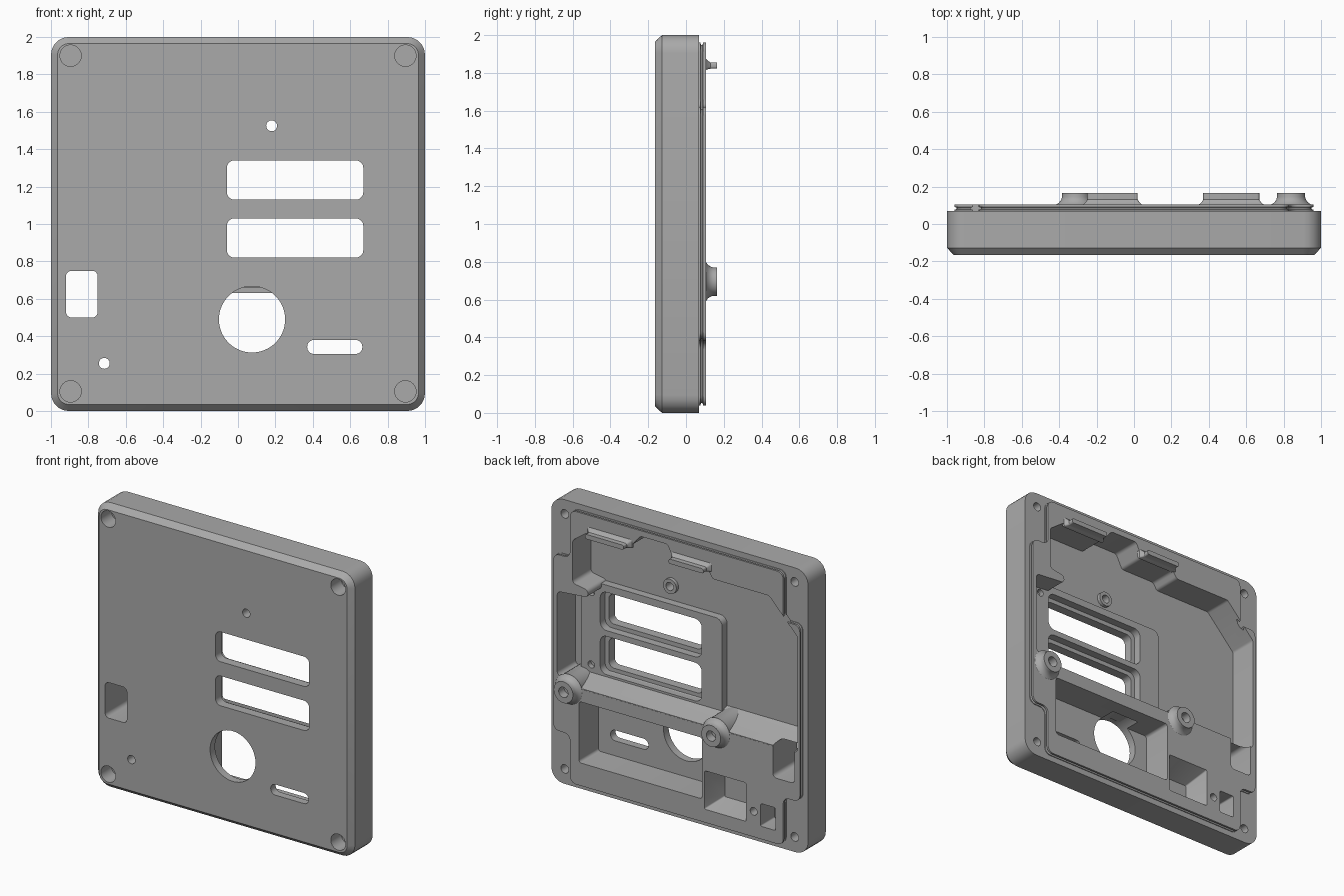
import bpy, bmesh, math
from mathutils import Vector

old = bpy.data.objects.get("Cube")
if old:
    bpy.data.objects.remove(old, do_unlink=True)

grey = bpy.data.materials.new("plain grey")
grey.use_nodes = True
COLOUR = (0.40, 0.40, 0.40, 1)
grey.diffuse_color = COLOUR
grey.node_tree.nodes["Principled BSDF"].inputs["Base Color"].default_value = COLOUR


# Outlines in the x-z plane
def rounded(points, r, steps=5):
    pts = [Vector(p) for p in points]
    out = []
    for i, p in enumerate(pts):
        a, b = pts[i - 1] - p, pts[(i + 1) % len(pts)] - p
        half = a.angle(b) / 2
        cut = min(r / math.tan(half), a.length * 0.48, b.length * 0.48)
        start, end = p + a.normalized() * cut, p + b.normalized() * cut
        centre = p + (a.normalized() + b.normalized()).normalized() * (cut / math.cos(half))
        radius = cut * math.tan(half)
        for k in range(steps + 1):
            d = (start - centre).slerp(end - centre, k / steps)
            out.append(centre + d.normalized() * radius)
    return out


def box(x0, x1, z0, z1, r=0.03):
    return rounded([(x0, z0), (x1, z0), (x1, z1), (x0, z1)], r)


def circle(x, z, r, n=40):
    return [Vector((x + r * math.cos(math.tau * i / n), z + r * math.sin(math.tau * i / n)))
            for i in range(n)]


def plateau_outline(d):
    w, n, top, arm = 0.96 - d, 0.83 - d, 0.96 - d, 0.62 - d
    quarter = [(w, arm), (n, arm), (n, top)]
    right = [(x, -z) for x, z in reversed(quarter)] + quarter
    left = [(-x, -z) for x, z in right]
    return rounded([(x, z + 1) for x, z in right + left], 0.045)


# Solids made by joining outlines at successive depths
def loft(name, rings):
    bm = bmesh.new()
    loops = [[bm.verts.new((p.x, y, p.y)) for p in pts] for y, pts in rings]
    for a, b in zip(loops, loops[1:]):
        for i in range(len(a)):
            bm.faces.new((a[i - 1], a[i], b[i], b[i - 1]))
    bm.faces.new(loops[0])
    bm.faces.new(loops[-1])
    bmesh.ops.recalc_face_normals(bm, faces=bm.faces)
    mesh = bpy.data.meshes.new(name)
    bm.to_mesh(mesh)
    bm.free()
    mesh.materials.append(grey)
    obj = bpy.data.objects.new(name, mesh)
    bpy.context.collection.objects.link(obj)
    return obj


def prism(name, pts, y0, y1):
    return loft(name, [(y0, pts), (y1, pts)])


def combine(obj, tool, operation="DIFFERENCE"):
    tool.hide_render = True
    bpy.context.view_layer.objects.active = obj
    mod = obj.modifiers.new("combine", "BOOLEAN")
    mod.operation, mod.solver, mod.object = operation, "EXACT", tool
    bpy.ops.object.modifier_apply(modifier=mod.name)
    bpy.data.objects.remove(tool, do_unlink=True)


def cut(obj, pts, y0, y1):
    combine(obj, prism("cutter", pts, y0, y1))


FRONT, FLOOR, RIM, TOP = -0.165, -0.10, 0.105, 0.165
OUT = 0.3

# Cover shell with chamfered front and undercut rear lip
cover = loft("cover_shell", [
    (FRONT, box(-0.965, 0.965, 0.035, 1.965, 0.06)),
    (-0.127, box(-1, 1, 0, 2, 0.095)),
    (0.07, box(-1, 1, 0, 2, 0.095))])
lip = loft("rear_lip", [(y, plateau_outline(d)) for y, d in
                        [(0.03, 0), (0.076, 0), (0.08, 0.012), (0.087, 0.012), (0.091, 0), (RIM, 0)]])
combine(cover, lip, "UNION")

# Large stepped upper pocket
upper = [(-0.94, 0.72), (-0.94, 1.54), (-0.72, 1.77), (-0.28, 1.77), (-0.25, 1.82), (0.02, 1.82),
         (0.07, 1.92), (0.28, 1.92), (0.36, 1.83), (0.70, 1.83), (0.81, 1.75), (0.81, 1.45),
         (0.69, 1.43), (0.69, 1.38), (0.93, 1.36), (0.93, 0.78), (0.80, 0.72)]
cut(cover, rounded(upper, 0.03), FLOOR, OUT)

# Lower pocket and small rear recesses
cut(cover, box(-0.2, 0.76, 0.2, 0.63, 0.02), -0.11, OUT)
combine(cover, loft("recess_cutter", [(-0.06, box(-0.50, -0.26, 0.17, 0.34, 0.01)),
                                      (0.12, box(-0.545, -0.215, 0.13, 0.41, 0.01))]))
cut(cover, box(-0.77, -0.655, 0.13, 0.29, 0.01), -0.05, OUT)
cut(cover, circle(-0.6, 0.22, 0.027), 0, OUT)

# Front openings
windows = [(0.82, 1.03), (1.13, 1.34)]
for z0, z1 in windows:
    cut(cover, box(-0.06, 0.67, z0, z1, 0.04), -OUT, 0)
cut(cover, circle(0.075, 0.49, 0.177, 64), -OUT, 0)
cut(cover, box(0.37, 0.665, 0.305, 0.38, 0.036), -OUT, 0)
cut(cover, box(-0.92, -0.75, 0.5, 0.75, 0.03), -OUT, OUT)
for x, z in [(0.18, 1.525), (-0.715, 0.255)]:
    cut(cover, circle(x, z, 0.029), -OUT, 0)

# Corner screw holes, blind from each side
for x in (-0.895, 0.895):
    for z in (0.105, 1.9):
        cut(cover, circle(x, z, 0.057), -OUT, -0.05)
        cut(cover, circle(x, z, 0.03), -0.02, OUT)

# Sloped ridge between the pockets
ridge = loft("sloped_ridge", [(-0.12, box(-0.945, 0.80, 0.66, 0.80, 0.005)),
                              (RIM - 0.001, box(-0.945, 0.80, 0.66, 0.725, 0.005))])
cut(ridge, box(-0.92, -0.75, 0.5, 0.75, 0.03), -OUT, OUT)

# Raised pad framing the two windows
pad = prism("window_pad", box(-0.25, 0.85, 0.73, 1.42, 0.05), -0.115, -0.045)
for z0, z1 in windows:
    cut(pad, box(-0.09, 0.70, z0 - 0.03, z1 + 0.03, 0.05), -OUT, OUT)
for z in (0.83, 1.34):
    cut(pad, circle(0.77, z, 0.025), -0.08, OUT)

# Ring around the small upper hole
ring = prism("pilot_ring", circle(0.18, 1.525, 0.052), -0.12, -0.075)
cut(ring, circle(0.18, 1.525, 0.029), -OUT, OUT)

# Flared screw bosses
parts = [cover, ridge, pad, ring]
for name, x in (("right_boss", -0.31), ("left_boss", 0.84)):
    boss = loft(name, [(y, circle(x, 0.695, r)) for y, r in
                       [(-0.11, 0.10), (0.09, 0.10), (RIM, 0.105), (0.115, 0.09),
                        (0.13, 0.079), (0.145, 0.075), (TOP, 0.075)]])
    cut(boss, circle(x, 0.695, 0.036), 0.02, OUT)
    parts.append(boss)

# Thin retaining tabs along the top
for name, x0, x1 in (("right_tab", -0.25, 0.02), ("left_tab", 0.37, 0.67)):
    tab = loft(name, [(y, box(x0 - g, x1 + g, 1.822 - g * 0.3, 1.855 + g, 0.012)) for y, g in
                      [(0.09, 0.025), (RIM, 0.022), (0.115, 0.01), (0.13, 0), (TOP, 0)]])
    parts.append(tab)

# Smooth curved walls, keep hard edges
for obj in parts:
    bpy.ops.object.select_all(action="DESELECT")
    obj.select_set(True)
    bpy.context.view_layer.objects.active = obj
    bpy.ops.object.shade_smooth_by_angle(angle=math.radians(30))
